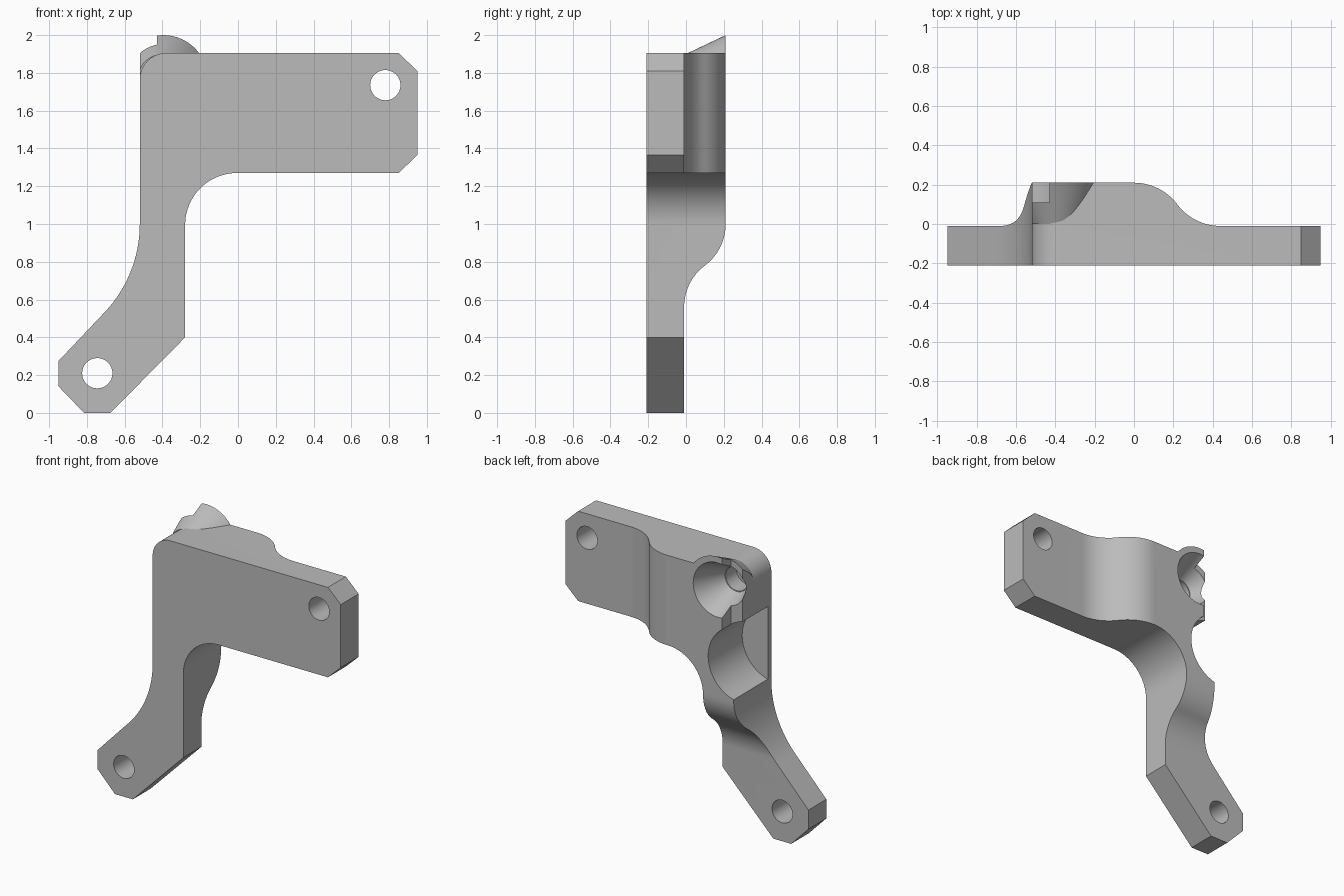
import bpy, bmesh
from math import sin, cos, pi, radians
from mathutils import Matrix, Vector

if "Cube" in bpy.data.objects:
    bpy.data.objects.remove(bpy.data.objects["Cube"], do_unlink=True)

FRONT, BACK, SHELF = -0.21, 0.21, -0.01
SIDE = -0.52                      # left wall of the upright
SOCKET = (-0.395, 1.765)          # socket axis in x, z

grey = bpy.data.materials.new("bracket grey")
grey.use_nodes = True
grey.diffuse_color = (0.5, 0.5, 0.5, 1)
grey.node_tree.nodes["Principled BSDF"].inputs["Base Color"].default_value = (0.5, 0.5, 0.5, 1)


def make(name, bm):
    bmesh.ops.recalc_face_normals(bm, faces=bm.faces)
    mesh = bpy.data.meshes.new(name)
    bm.to_mesh(mesh)
    bm.free()
    mesh.materials.append(grey)
    ob = bpy.data.objects.new(name, mesh)
    bpy.context.collection.objects.link(ob)
    return ob


def prism(name, points, to_3d, lo, hi):
    """Extrude a 2D outline from lo to hi; to_3d(u, v, w) places each point."""
    bm = bmesh.new()
    face = bm.faces.new([bm.verts.new(to_3d(u, v, lo)) for u, v in points])
    ext = bmesh.ops.extrude_face_region(bm, geom=[face])
    shift = Vector(to_3d(0, 0, hi)) - Vector(to_3d(0, 0, lo))
    bmesh.ops.translate(bm, vec=shift, verts=[g for g in ext["geom"] if isinstance(g, bmesh.types.BMVert)])
    return make(name, bm)


def along_y(u, v, w):
    return (u, w, v)


def along_z(u, v, w):
    return (u, v, w)


def along_x(u, v, w):
    return (w, v, u)


def box(name, x0, x1, y0, y1, z0, z1):
    return prism(name, [(x0, z0), (x1, z0), (x1, z1), (x0, z1)], along_y, y0, y1)


def cone(name, x, z, r_front, r_back, y0, y1, sides=64):
    bm = bmesh.new()
    place = Matrix.Translation((x, (y0 + y1) / 2, z)) @ Matrix.Rotation(-pi / 2, 4, "X")
    bmesh.ops.create_cone(bm, cap_ends=True, segments=sides, radius1=r_front,
                          radius2=r_back, depth=y1 - y0, matrix=place)
    return make(name, bm)


def combine(target, tool, operation):
    mod = target.modifiers.new(operation, "BOOLEAN")
    mod.operation = operation
    mod.solver = "EXACT"
    mod.object = tool
    bpy.context.view_layer.objects.active = target
    bpy.ops.object.modifier_apply(modifier=mod.name)
    bpy.data.objects.remove(tool, do_unlink=True)


def arc(cx, cy, r, a0, a1, n=16):
    angles = [radians(a0 + (a1 - a0) * i / n) for i in range(n + 1)]
    return [(cx + r * cos(a), cy + r * sin(a)) for a in angles]


# Plate outline
outline = [(-0.95, 0.14), (-0.815, 0), (-0.675, 0), (-0.28, 0.4)]
outline += arc(-0.005, 0.995, 0.275, 180, 90)
outline += [(0.85, 1.27), (0.95, 1.365), (0.95, 1.81), (0.85, 1.905)]
outline += arc(SIDE + 0.14, 1.765, 0.14, 90, 180)
outline += arc(SIDE - 0.68, 1.0, 0.68, 0, -45)
outline += [(-0.95, 0.275)]
bracket = prism("bracket", outline, along_y, FRONT, BACK)

# Thin the arm and the foot with a smooth step, convex then concave
R, HALF = 0.275, 53.13


def step_cut(start, sign, end):
    s_curve = arc(0, BACK - R, R, 90, 90 - HALF)
    s_curve += arc(0.44, SHELF + R, R, 270 - HALF, 270)[1:]
    pts = [(start + sign * u, v) for u, v in s_curve]
    return pts + [(end, SHELF), (end, BACK + 0.1), (start, BACK + 0.1)]


combine(bracket, prism("arm_cut", step_cut(0.0, 1, 1.2), along_z, 1.1, 2.2), "DIFFERENCE")
combine(bracket, prism("foot_cut", step_cut(1.0, -1, -0.2), along_x, -1.2, 0.2), "DIFFERENCE")

# Flared collar around the socket, trimmed flush with the side wall
collar = cone("collar", *SOCKET, 0.135, 0.235, 0.0, BACK)
combine(collar, box("trim", -1, SIDE, -0.1, 0.4, 1.3, 2.2), "DIFFERENCE")
combine(bracket, collar, "UNION")

# Dished socket with a blind bore
combine(bracket, cone("dish", *SOCKET, 0.09, 0.194, 0.0, BACK + 0.005), "DIFFERENCE")
combine(bracket, cone("bore", *SOCKET, 0.085, 0.085, -0.12, 0.05), "DIFFERENCE")

# Slot beside the socket, and the round clearance below it
combine(bracket, box("slot", -0.8, -0.43, 0.11, 0.4, 1.4, 2.2), "DIFFERENCE")
combine(bracket, cone("clearance", -0.585, 1.28, 0.265, 0.265, -0.17, 0.4), "DIFFERENCE")

# Mounting holes
for x, z in ((0.78, 1.735), (-0.745, 0.21)):
    combine(bracket, cone("hole", x, z, 0.08, 0.08, -0.4, 0.4, 48), "DIFFERENCE")

bpy.ops.object.select_all(action="DESELECT")
bracket.select_set(True)
bpy.context.view_layer.objects.active = bracket
bpy.ops.object.shade_smooth_by_angle(angle=radians(25))
